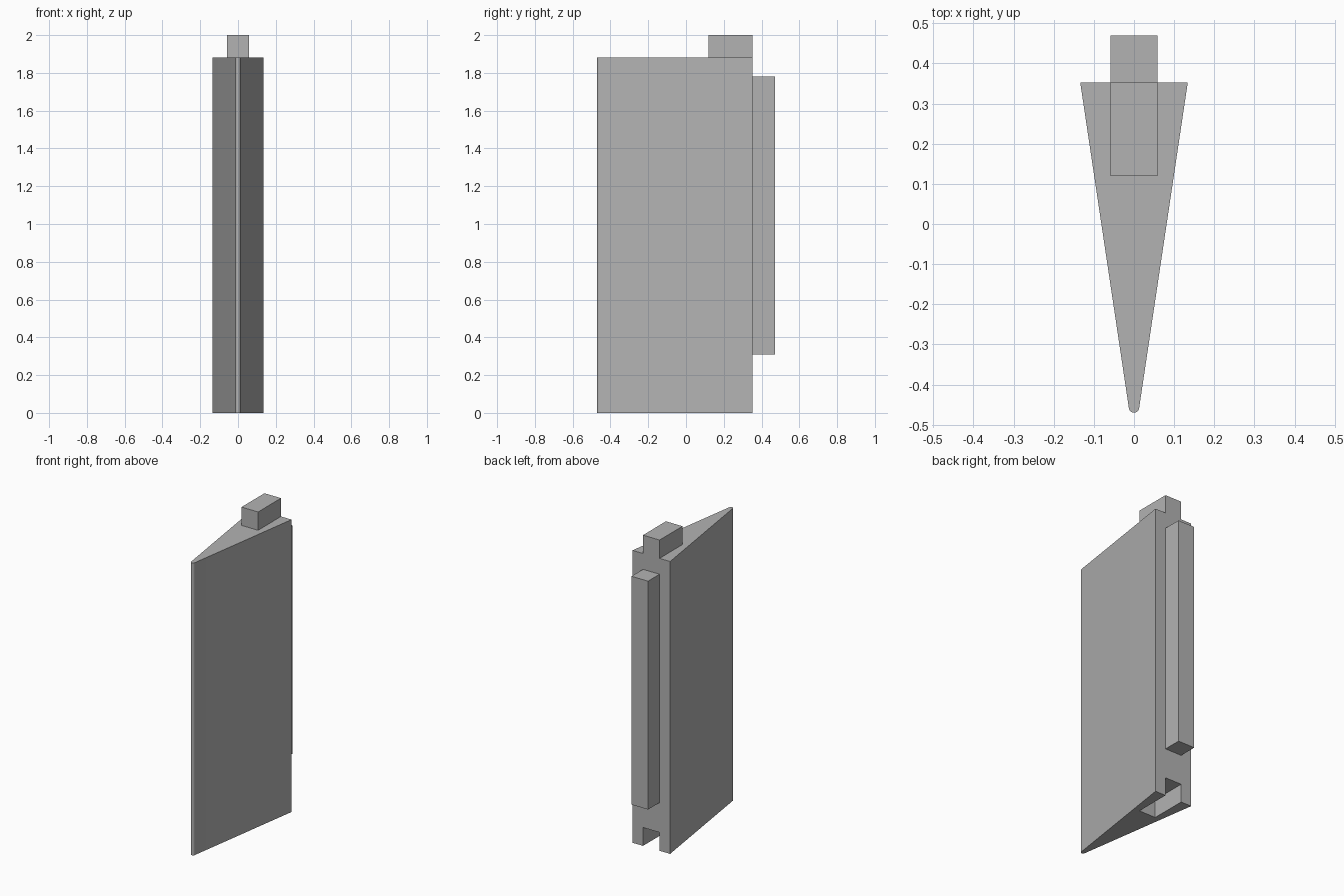
import bpy, bmesh, math

if "Cube" in bpy.data.objects:
    bpy.data.objects.remove(bpy.data.objects["Cube"], do_unlink=True)

BACK, HALF_BACK = 0.353, 0.134     # rear face of the wedge
TIP, RADIUS = -0.47, 0.013         # rounded front edge
HEIGHT, PEG = 1.882, 0.118         # body height, peg height and width

grey = bpy.data.materials.new("plain grey")
grey.use_nodes = True
colour = (0.45, 0.45, 0.45, 1)
grey.diffuse_color = colour
grey.node_tree.nodes["Principled BSDF"].inputs["Base Color"].default_value = colour


def prism(name, outline, z0, z1):
    """Extrude a flat outline upwards from z0 to z1."""
    bm = bmesh.new()
    base = bm.faces.new([bm.verts.new((x, y, z0)) for x, y in outline])
    top = bmesh.ops.extrude_face_region(bm, geom=[base])["geom"]
    verts = [v for v in top if isinstance(v, bmesh.types.BMVert)]
    bmesh.ops.translate(bm, verts=verts, vec=(0, 0, z1 - z0))
    bmesh.ops.recalc_face_normals(bm, faces=bm.faces)
    mesh = bpy.data.meshes.new(name)
    bm.to_mesh(mesh)
    bm.free()
    mesh.materials.append(grey)
    obj = bpy.data.objects.new(name, mesh)
    bpy.context.collection.objects.link(obj)
    return obj


def block(name, y0, y1, z0, z1):
    w = PEG / 2
    return prism(name, [(-w, y0), (w, y0), (w, y1), (-w, y1)], z0, z1)


def combine(target, tool, operation):
    mod = target.modifiers.new(tool.name, 'BOOLEAN')
    mod.operation, mod.solver, mod.object = operation, 'EXACT', tool
    bpy.context.view_layer.objects.active = target
    bpy.ops.object.modifier_apply(modifier=mod.name)
    bpy.data.objects.remove(tool, do_unlink=True)


# Wedge body with a rounded front edge
steps = 8
arc = [(RADIUS * math.cos(a), TIP + RADIUS + RADIUS * math.sin(a))
       for a in (math.pi + math.pi * i / steps for i in range(steps + 1))]
body = prism("wedge_body", [(HALF_BACK, BACK), (-HALF_BACK, BACK)] + arc, 0, HEIGHT)

# Socket in the underside, open at the back
combine(body, block("socket_cutter", 0.12, BACK + 0.1, -0.1, PEG), 'DIFFERENCE')

# Peg on top and tongue down the back
combine(body, block("top_peg", 0.12, BACK, HEIGHT - 0.05, 2.0), 'UNION')
combine(body, block("back_tongue", BACK - 0.05, 0.47, 0.31, 1.78), 'UNION')

# Smooth only the rounded edge
bpy.ops.object.select_all(action='DESELECT')
body.select_set(True)
bpy.context.view_layer.objects.active = body
bpy.ops.object.shade_smooth_by_angle(angle=math.radians(30))
